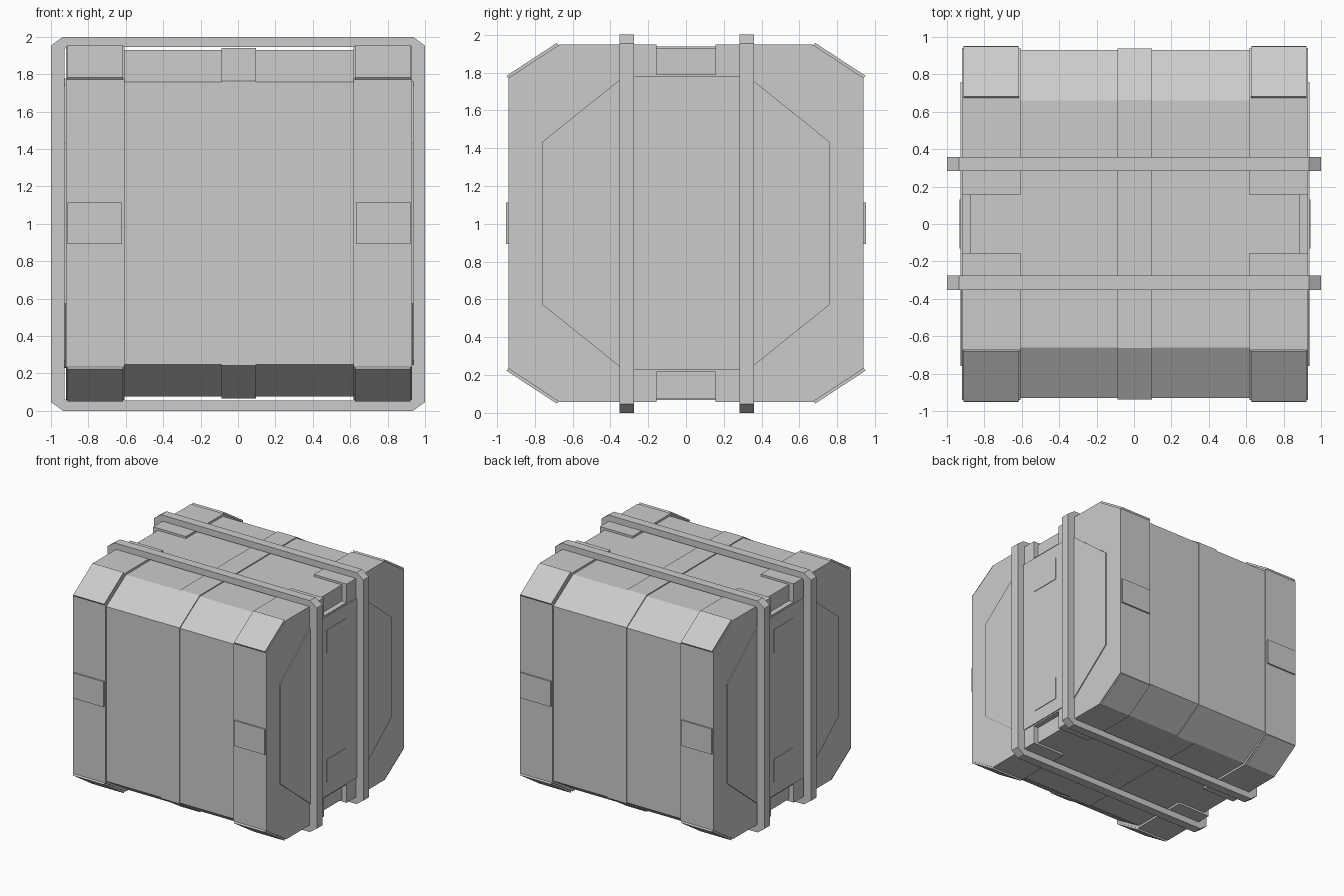
import bpy, bmesh

if "Cube" in bpy.data.objects:
    bpy.data.objects.remove(bpy.data.objects["Cube"])

CX, CZ = 0.005, 1.003   # body centre


def make(name, verts, faces):
    bm = bmesh.new()
    vs = [bm.verts.new(v) for v in verts]
    for f in faces:
        bm.faces.new([vs[i] for i in f])
    bmesh.ops.recalc_face_normals(bm, faces=bm.faces)
    me = bpy.data.meshes.new(name)
    bm.to_mesh(me)
    bm.free()
    ob = bpy.data.objects.new(name, me)
    bpy.context.collection.objects.link(ob)
    return ob


def prism(name, profile, x0, x1):
    """Extrude a (y, z) outline along x, relative to the body centre."""
    n = len(profile)
    verts = [(CX + x, y, CZ + z) for x in (x0, x1) for y, z in profile]
    faces = [range(n), range(n, 2 * n)]
    faces += [(i, (i + 1) % n, n + (i + 1) % n, n + i) for i in range(n)]
    return make(name, verts, faces)


def mirrored(quarter):
    """Complete an outline from its +y +z quarter (listed from the top centre outwards)."""
    right = quarter + [(y, -z) for y, z in reversed(quarter)]
    return right + [(-y, z) for y, z in reversed(right)]


def rect(y0, y1, z0, z1):
    return [(y0, z0), (y1, z0), (y1, z1), (y0, z1)]


def side_prism(name, profile, x0, x1, s):
    return prism(name, profile, s * x0, s * x1)


# Main eight-sided body and the raised band around its middle
prism("crate_body", mirrored([(0.66, 0.927), (0.93, 0.755)]), -0.87, 0.87)
prism("centre_band", mirrored([(0.662, 0.936), (0.937, 0.76)]), -0.092, 0.092)

# End caps: raised collar with shallow gap on top, outer wall with deep hand notch
collar = mirrored([(0.155, 0.927), (0.155, 0.945), (0.67, 0.945), (0.94, 0.768)])
wall = mirrored([(0.155, 0.787), (0.155, 0.945), (0.67, 0.945), (0.94, 0.768)])
# Thin inset-outline panel on each end
panel = mirrored([(0.155, 0.775), (0.33, 0.775), (0.76, 0.43)])

for s, side in ((-1, "left"), (1, "right")):
    side_prism(side + "_collar", collar, 0.612, 0.88, s)
    side_prism(side + "_end_wall", wall, 0.88, 0.925, s)
    side_prism(side + "_end_panel", panel, 0.92, 0.933, s)
    for t, level in ((-1, "lower"), (1, "upper")):
        # Small plates between the straps
        side_prism(f"{side}_{level}_label_plate",
                   rect(-0.13, 0.13, t * 0.56 - 0.1, t * 0.56 + 0.1), 0.93, 0.938, s)
    for u, face in ((-1, "front"), (1, "back")):
        # Clasp plates on the front and back
        side_prism(f"{side}_{face}_clasp",
                   rect(u * 0.92, u * 0.953, -0.11, 0.11), 0.625, 0.917, s)
        for t, level in ((-1, "lower"), (1, "upper")):
            # Guards on the sloping corners
            guard = [(0.66, 0.93), (0.675, 0.942), (0.683, 0.954),
                     (0.949, 0.78), (0.94, 0.768), (0.925, 0.76)]
            side_prism(f"{side}_{face}_{level}_corner_guard",
                       [(u * y, t * z) for y, z in guard], 0.62, 0.917, s)

# Two square straps wrapped around the crate
outer = mirrored([(0.935, 1.0), (1.0, 0.953)])
inner = mirrored([(0.915, 0.945), (0.928, 0.935)])
for y, name in ((-0.314, "front_strap"), (0.321, "back_strap")):
    loops = [(outer, y - 0.038), (outer, y + 0.038), (inner, y + 0.038), (inner, y - 0.038)]
    verts = [(x, yy, 1.0 + z) for pts, yy in loops for x, z in pts]
    n = len(outer)
    faces = [(k * n + i, k * n + (i + 1) % n,
              (k + 1) % 4 * n + (i + 1) % n, (k + 1) % 4 * n + i)
             for k in range(4) for i in range(n)]
    make(name, verts, faces)
